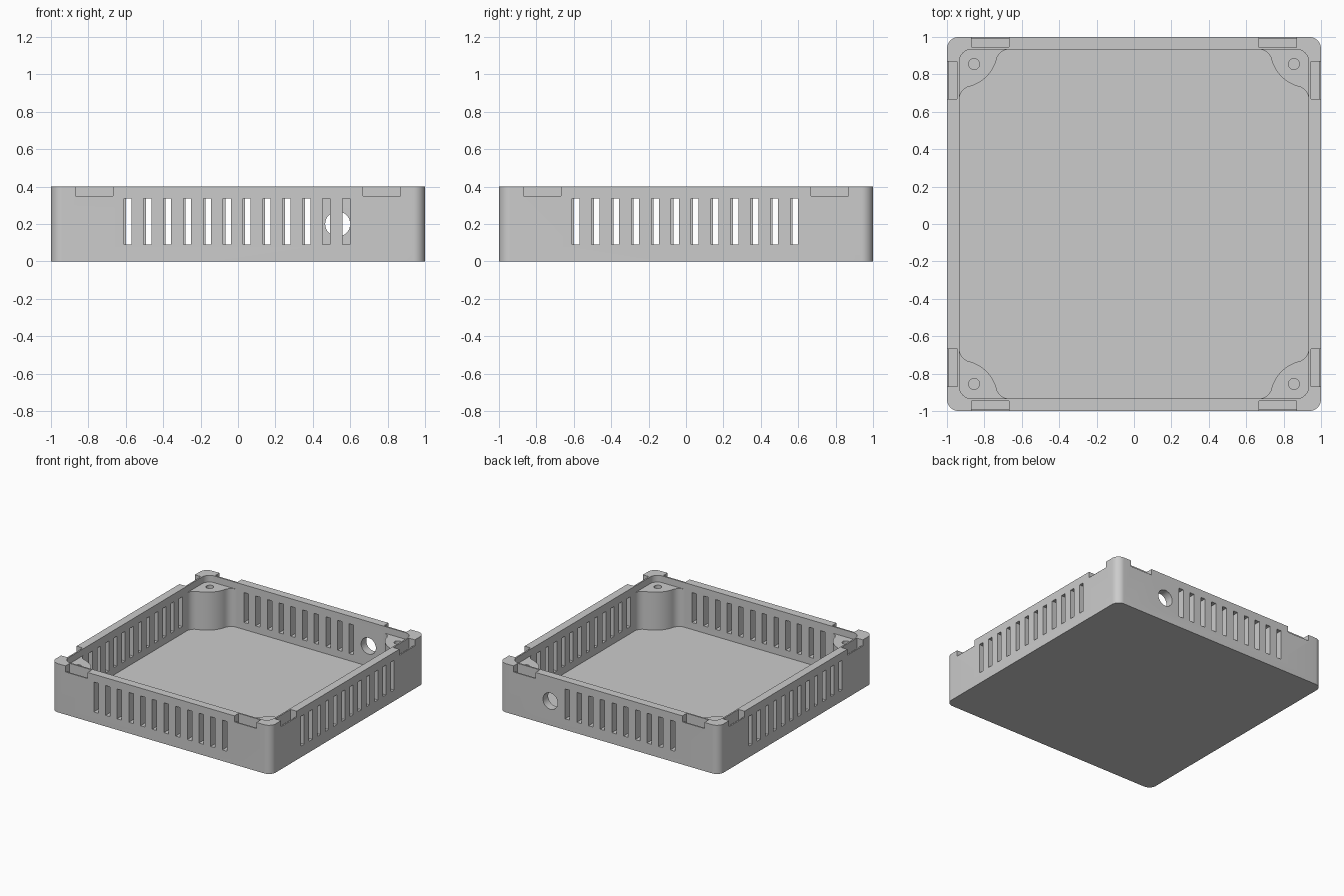
import bpy, bmesh, math
from mathutils import Matrix

if "Cube" in bpy.data.objects:
    bpy.data.objects.remove(bpy.data.objects["Cube"])

WALL, FLOOR, HEIGHT = 0.933, 0.033, 0.4

grey = bpy.data.materials.new("plain grey")
grey.use_nodes = True
grey.diffuse_color = (0.6, 0.6, 0.6, 1)
grey.node_tree.nodes["Principled BSDF"].inputs["Base Color"].default_value = (0.6, 0.6, 0.6, 1)


def arc(cx, cy, r, start, end, steps):
    """Points on a circular arc, angles in degrees."""
    angles = [math.radians(start + (end - start) * i / steps) for i in range(steps + 1)]
    return [(cx + r * math.cos(a), cy + r * math.sin(a)) for a in angles]


def rounded_square(half, r):
    c = half - r
    points = []
    for i, (sx, sy) in enumerate([(1, 1), (-1, 1), (-1, -1), (1, -1)]):
        points += arc(sx * c, sy * c, r, 90 * i, 90 * i + 90, 10)
    return points


def prism(bm, outline, z0, z1, matrix=Matrix()):
    """Extrude a flat outline from z0 to z1."""
    face = bm.faces.new([bm.verts.new((x, y, z0)) for x, y in outline])
    result = bmesh.ops.extrude_face_region(bm, geom=[face])
    top = [v for v in result["geom"] if isinstance(v, bmesh.types.BMVert)]
    bmesh.ops.translate(bm, verts=top, vec=(0, 0, z1 - z0))
    bmesh.ops.transform(bm, matrix=matrix, verts=list(face.verts) + top)


def box(bm, low, high, matrix=Matrix()):
    (x0, y0, z0), (x1, y1, z1) = low, high
    prism(bm, [(x0, y0), (x1, y0), (x1, y1), (x0, y1)], z0, z1, matrix)


def make_object(name, bm):
    bmesh.ops.recalc_face_normals(bm, faces=bm.faces)
    mesh = bpy.data.meshes.new(name)
    bm.to_mesh(mesh)
    bm.free()
    mesh.materials.append(grey)
    obj = bpy.data.objects.new(name, mesh)
    bpy.context.collection.objects.link(obj)
    return obj


def cut(obj, cutter):
    """Subtract the cutter from the object and discard the cutter."""
    cutter.hide_render = True
    mod = obj.modifiers.new("cut", "BOOLEAN")
    mod.operation, mod.solver, mod.object = "DIFFERENCE", "EXACT", cutter
    bpy.context.view_layer.objects.active = obj
    bpy.ops.object.modifier_apply(modifier=mod.name)
    bpy.data.objects.remove(cutter)


def smooth(obj):
    bpy.ops.object.select_all(action="DESELECT")
    obj.select_set(True)
    bpy.context.view_layer.objects.active = obj
    bpy.ops.object.shade_smooth_by_angle(angle=math.radians(30))


# Tray: rounded block with a rounded cavity
bm = bmesh.new()
prism(bm, rounded_square(1, 0.063), 0, HEIGHT)
tray = make_object("tray", bm)
bm = bmesh.new()
prism(bm, rounded_square(WALL, 0.063), FLOOR, 0.6)
cut(tray, make_object("cavity_cutter", bm))

# Vent slots, lid notches and the clip grooves in them, turned onto each wall
openings, grooves = bmesh.new(), bmesh.new()
for side in range(4):
    turn = Matrix.Rotation(side * math.pi / 2, 4, "Z")
    for i in range(12):
        if side == 2 and i < 2:
            continue  # the cable hole takes this place
        x = -0.59 + 0.1062 * i
        box(openings, (x - 0.0205, -1.1, 0.091), (x + 0.0205, -0.9, 0.336), turn)
    for x in (-0.868, 0.667):
        box(openings, (x, -1.1, 0.35), (x + 0.201, -0.945, 0.6), turn)
        box(grooves, (x, -0.989, 0.315), (x + 0.201, -0.945, 0.6), turn)

# Round cable hole in the back wall
hole = Matrix.Translation((0.533, 1, 0.2)) @ Matrix.Rotation(math.pi / 2, 4, "X")
prism(openings, arc(0, 0, 0.067, 0, 350, 35), -0.1, 0.1, hole)
cut(tray, make_object("opening_cutter", openings))
cut(tray, make_object("groove_cutter", grooves))
smooth(tray)

# Screw posts: a quarter round in each corner, flaring into both walls
R, FILLET, START = 0.205, 0.069, 0.668
touch = math.degrees(math.atan2(-FILLET, START - WALL)) % 360
flare = arc(START, WALL - FILLET, FILLET, 90, touch - 180, 8)
belly = arc(WALL, WALL, R, touch, 450 - touch, 18)[1:-1]
outline = flare + belly + [(y, x) for x, y in reversed(flare)]
outline += [(0.94, START), (0.94, 0.94), (START, 0.94)]
names = ["back_left_post", "back_right_post", "front_right_post", "front_left_post"]
for i, name in enumerate(names):
    turn = Matrix.Rotation(i * math.pi / 2, 4, "Z")
    bm = bmesh.new()
    prism(bm, outline, FLOOR - 0.02, 0.345, turn)
    post = make_object(name, bm)
    bm = bmesh.new()
    prism(bm, arc(0.855, 0.855, 0.029, 0, 345, 23), 0.1, 0.5, turn)
    cut(post, make_object("screw_hole_cutter", bm))
    smooth(post)
